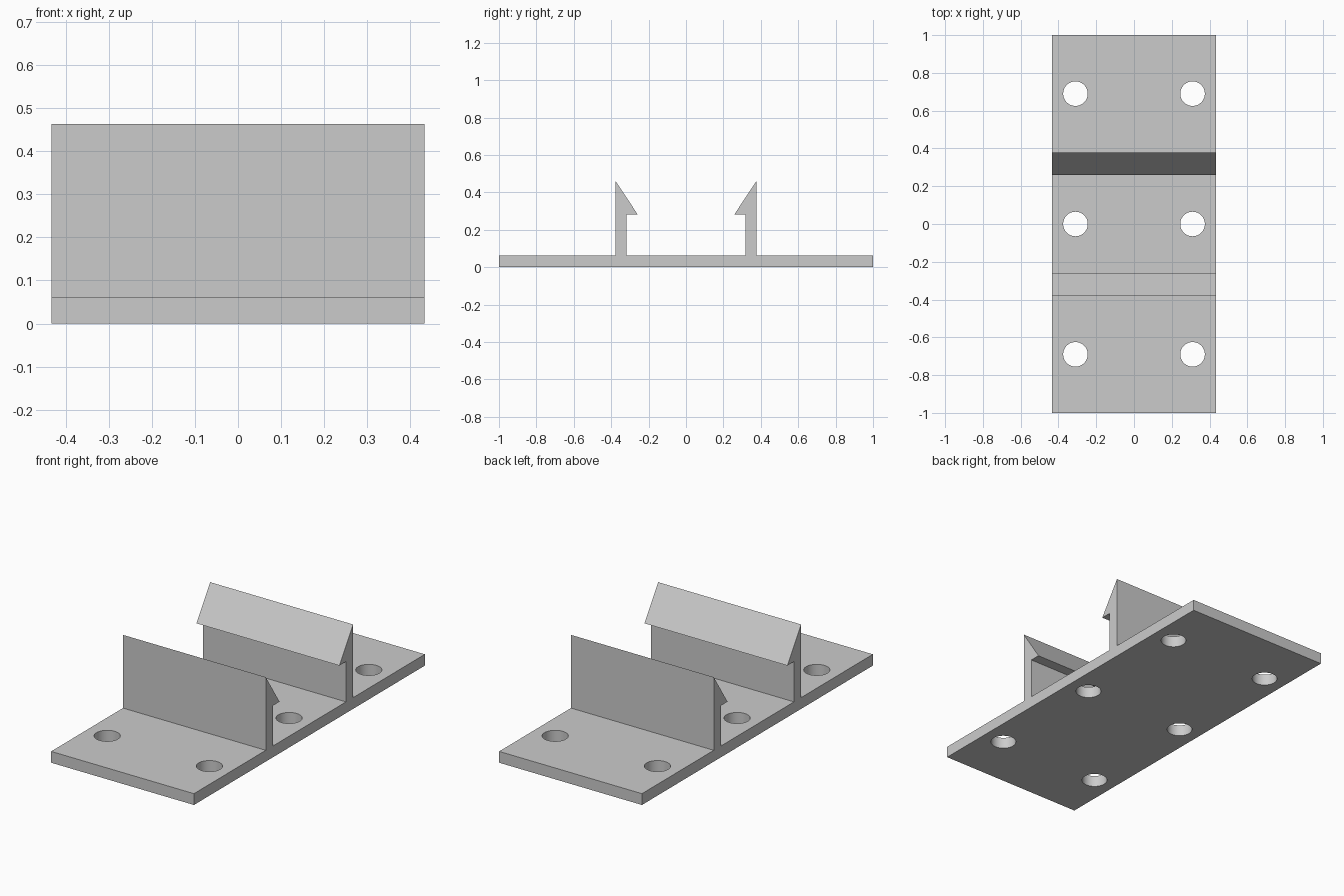
import bpy
import bmesh
import math

cube = bpy.data.objects.get("Cube")
if cube:
    bpy.data.objects.remove(cube, do_unlink=True)

HALF_WIDTH = 0.433
PLATE = 0.062
HOLE_RADIUS = 0.065

grey = bpy.data.materials.new("light_grey")
grey.use_nodes = True
colour = (0.6, 0.6, 0.6, 1)
grey.diffuse_color = colour
grey.node_tree.nodes["Principled BSDF"].inputs["Base Color"].default_value = colour


def add_object(name, bm):
    bmesh.ops.recalc_face_normals(bm, faces=bm.faces)
    mesh = bpy.data.meshes.new(name)
    bm.to_mesh(mesh)
    bm.free()
    mesh.materials.append(grey)
    obj = bpy.data.objects.new(name, mesh)
    bpy.context.collection.objects.link(obj)
    return obj


# Side profile (y, z): plate with two facing barbed walls, mirrored about y = 0
half = [(0.317, PLATE), (0.317, 0.283), (0.259, 0.283), (0.378, 0.463),
        (0.378, PLATE), (1, PLATE), (1, 0)]
profile = half + [(-y, z) for y, z in reversed(half)]

bm = bmesh.new()
face = bm.faces.new([bm.verts.new((-HALF_WIDTH, y, z)) for y, z in profile])
extruded = bmesh.ops.extrude_face_region(bm, geom=[face])["geom"]
bmesh.ops.translate(bm, vec=(2 * HALF_WIDTH, 0, 0),
                    verts=[v for v in extruded if isinstance(v, bmesh.types.BMVert)])
# Extruding may drop the starting cap, so close any open outline
bmesh.ops.holes_fill(bm, edges=[e for e in bm.edges if e.is_boundary], sides=0)
bracket = add_object("clip_bracket", bm)

# Six screw holes through the plate
bm = bmesh.new()
for x in (-0.31, 0.31):
    for y in (-0.69, 0, 0.69):
        made = bmesh.ops.create_cone(bm, cap_ends=True, segments=48, radius1=HOLE_RADIUS,
                                     radius2=HOLE_RADIUS, depth=0.2)
        bmesh.ops.translate(bm, verts=made["verts"], vec=(x, y, PLATE / 2))
cutter = add_object("hole_cutter", bm)
cutter.hide_render = True

bpy.context.view_layer.objects.active = bracket
bracket.select_set(True)
cut = bracket.modifiers.new("holes", "BOOLEAN")
cut.operation = "DIFFERENCE"
cut.solver = "EXACT"
cut.object = cutter
bpy.ops.object.modifier_apply(modifier=cut.name)
bpy.data.objects.remove(cutter, do_unlink=True)

# Smooth hole walls, crisp edges elsewhere
bpy.ops.object.shade_smooth_by_angle(angle=math.radians(30))
